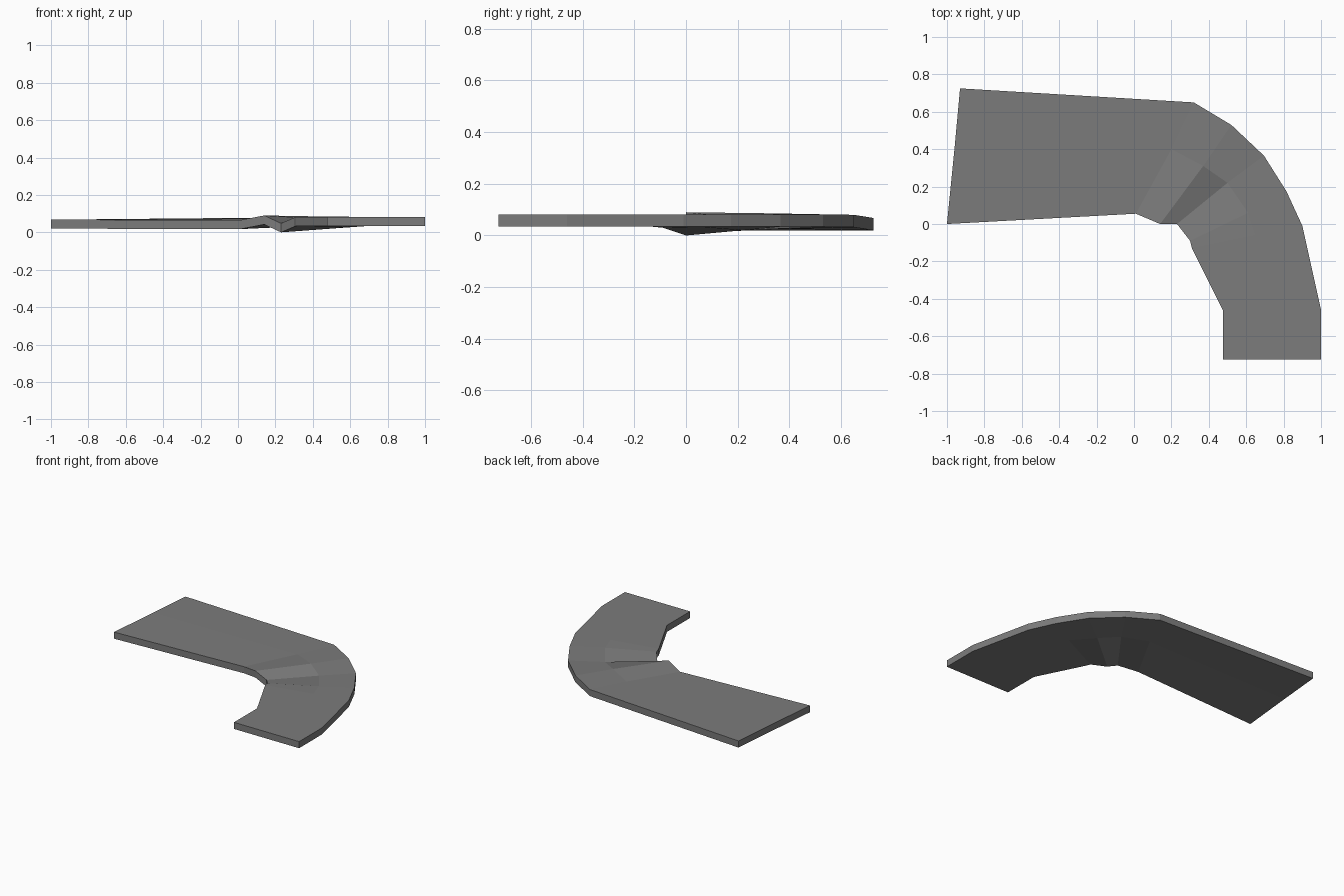
import bpy
import bmesh

cube = bpy.data.objects.get("Cube")
if cube:
    bpy.data.objects.remove(cube, do_unlink=True)

grey = bpy.data.materials.new("road grey")
grey.use_nodes = True
colour = (0.2, 0.2, 0.2, 1)
grey.diffuse_color = colour
grey.node_tree.nodes["Principled BSDF"].inputs["Base Color"].default_value = colour

THICKNESS = 0.048

# Cross-sections along the bend: inner edge, middle, outer edge (top surface)
sections = [
    [(-1.0, 0.0, 0.068), (-0.96, 0.4, 0.068), (-0.93, 0.725, 0.068)],
    [(0.01, 0.055, 0.065), (0.2, 0.4, 0.074), (0.32, 0.65, 0.08)],
    [(0.14, 0.0, 0.09), (0.37, 0.31, 0.086), (0.52, 0.53, 0.082)],
    [(0.23, 0.0, 0.048), (0.5, 0.22, 0.068), (0.695, 0.365, 0.082)],
    [(0.3, -0.09, 0.078), (0.61, 0.06, 0.081), (0.815, 0.175, 0.082)],
    [(0.31, -0.13, 0.082), (0.65, -0.06, 0.082), (0.9, -0.01, 0.082)],
    [(0.475, -0.46, 0.082), (0.76, -0.46, 0.082), (1.0, -0.46, 0.082)],
    [(0.475, -0.725, 0.082), (0.76, -0.725, 0.082), (1.0, -0.725, 0.082)],
]

# Curved slab: closed rings of top and bottom points, bridged in order
bm = bmesh.new()
rings = []
for row in sections:
    top = [bm.verts.new(p) for p in row]
    bottom = [bm.verts.new((x, y, z - THICKNESS)) for x, y, z in reversed(row)]
    rings.append(top + bottom)

for a, b in zip(rings, rings[1:]):
    for i in range(len(a)):
        j = (i + 1) % len(a)
        bm.faces.new((a[i], a[j], b[j], b[i]))

# End caps
bm.faces.new(rings[0])
bm.faces.new(rings[-1])
bmesh.ops.recalc_face_normals(bm, faces=bm.faces)

mesh = bpy.data.meshes.new("curved_slab")
bm.to_mesh(mesh)
bm.free()
mesh.materials.append(grey)
slab = bpy.data.objects.new("curved_slab", mesh)
bpy.context.collection.objects.link(slab)
